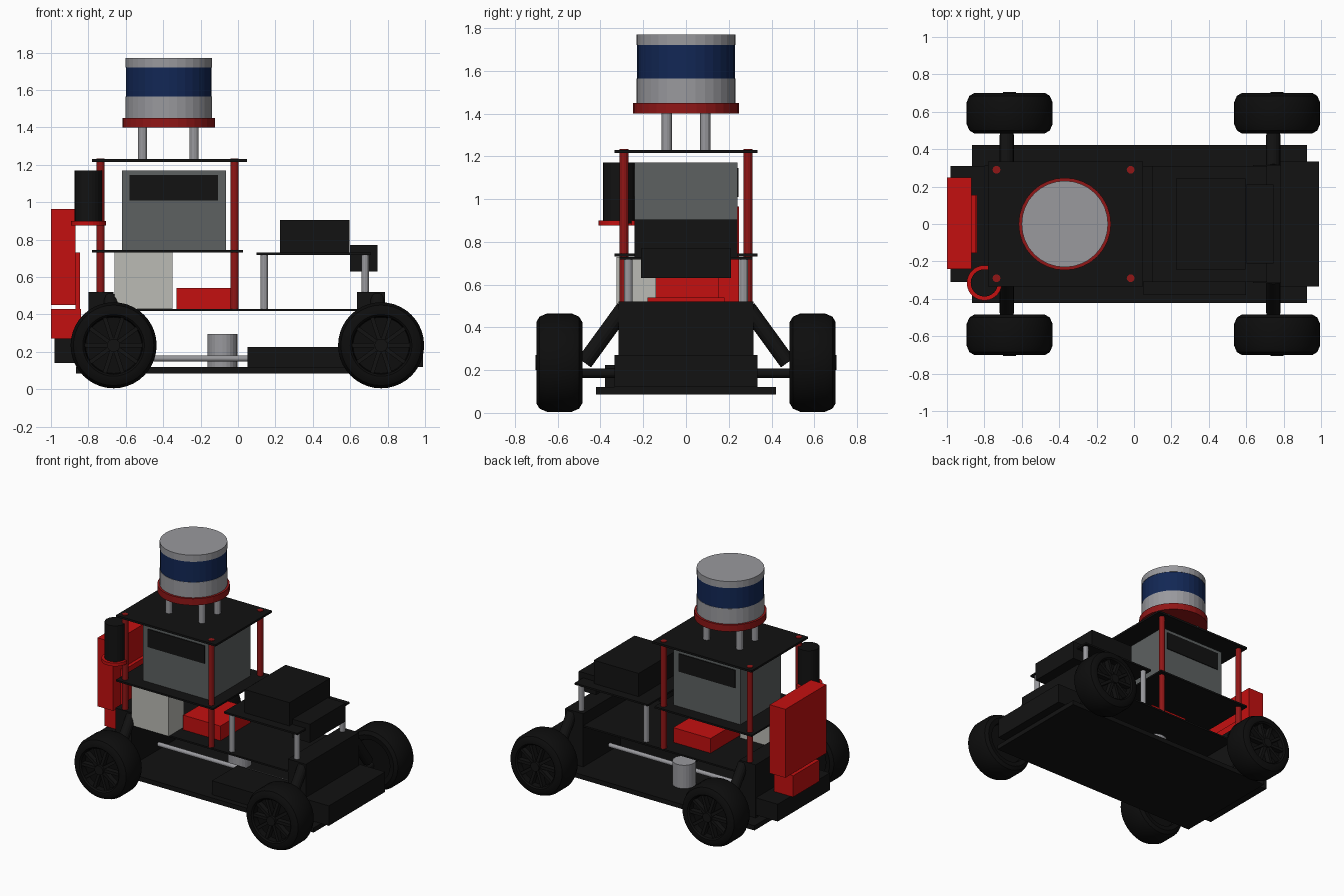
import bpy, bmesh, math
from mathutils import Vector

if "Cube" in bpy.data.objects:
    bpy.data.objects.remove(bpy.data.objects["Cube"])


def mat(name, r, g, b):
    m = bpy.data.materials.new(name)
    m.diffuse_color = (r, g, b, 1)
    m.use_nodes = True
    m.node_tree.nodes["Principled BSDF"].inputs["Base Color"].default_value = m.diffuse_color
    return m


BLACK = mat("black", 0.006, 0.006, 0.006)
TYRE = mat("tyre_black", 0.004, 0.004, 0.004)
RED = mat("bright_red", 0.55, 0.005, 0.005)
DARK_RED = mat("dark_red", 0.28, 0.008, 0.008)
SILVER = mat("silver", 0.32, 0.32, 0.34)
BLUE = mat("navy_blue", 0.006, 0.02, 0.09)
GREY = mat("slate_grey", 0.11, 0.12, 0.12)
WHITE = mat("warm_white", 0.5, 0.5, 0.46)


def finish(name, bm, m, smooth=False):
    bmesh.ops.recalc_face_normals(bm, faces=bm.faces)
    me = bpy.data.meshes.new(name)
    bm.to_mesh(me)
    bm.free()
    me.materials.append(m)
    ob = bpy.data.objects.new(name, me)
    bpy.context.collection.objects.link(ob)
    if smooth:
        bpy.context.view_layer.objects.active = ob
        ob.select_set(True)
        bpy.ops.object.shade_smooth_by_angle(angle=math.radians(35))
        ob.select_set(False)
    return ob


def box(name, x, y, z, m):
    """Box from (min, max) ranges."""
    bm = bmesh.new()
    bmesh.ops.create_cube(bm, size=1)
    for v in bm.verts:
        v.co = [r[0] + (c + 0.5) * (r[1] - r[0]) for c, r in zip(v.co, (x, y, z))]
    return finish(name, bm, m)


def rod(name, a, b, r, m, sides=16, smooth=False):
    """Cylinder between two points."""
    a, b = Vector(a), Vector(b)
    bm = bmesh.new()
    bmesh.ops.create_cone(bm, cap_ends=True, segments=sides, radius1=r, radius2=r,
                          depth=(b - a).length)
    q = (b - a).to_track_quat('Z', 'Y')
    for v in bm.verts:
        v.co = q @ v.co + (a + b) / 2
    return finish(name, bm, m, smooth)


def wheel(name, x, s):
    """Tyre with rounded shoulders, recessed rim and ten spokes; s is the outer y side."""
    prof = [(0, .52), (.15, .52), (.155, .49), (.19, .485), (.215, .50), (.23, .535),
            (.23, .65), (.215, .685), (.19, .70), (.165, .70), (.155, .69), (.15, .65), (0, .65)]
    bm = bmesh.new()
    vs = [bm.verts.new((r, y, 0)) for r, y in prof]
    es = [bm.edges.new(p) for p in zip(vs, vs[1:])]
    bmesh.ops.spin(bm, geom=vs + es, cent=(0, 0, 0), axis=(0, 1, 0),
                   angle=math.tau, steps=40)
    bmesh.ops.remove_doubles(bm, verts=bm.verts, dist=1e-4)
    for v in bm.verts:
        v.co = (v.co.x + x, v.co.y * s, v.co.z + .235)
    finish(name + "_tyre", bm, TYRE, True)
    bm = bmesh.new()
    for i in range(10):
        t = math.tau * i / 10
        vv = bmesh.ops.create_cube(bm, size=1)['verts']
        for v in vv:
            u, w = .09 + v.co.x * .135, v.co.z * .022
            v.co = (x + u * math.cos(t) - w * math.sin(t), s * (.668 + v.co.y * .04),
                    .235 + u * math.sin(t) + w * math.cos(t))
    finish(name + "_spokes", bm, BLACK)
    rod(name + "_hub", (x, s * .64, .235), (x, s * .705, .235), .035, BLACK, 20)


# Chassis plate, bumpers and drive parts
box("chassis_plate", (-.865, .925), (-.422, .422), (.085, .12), BLACK)
box("front_bumper", (.78, .99), (-.335, .335), (.12, .27), BLACK)
box("rear_bumper", (-.98, -.80), (-.31, .31), (.14, .27), BLACK)
box("battery", (.05, .60), (-.38, -.08), (.12, .225), BLACK)
rod("drive_shaft", (-.66, 0, .165), (.64, 0, .165), .016, SILVER)
rod("motor", (-.083, .14, .12), (-.083, .14, .295), .08, SILVER, 24)
box("front_tower", (.635, .785), (-.315, .315), (.12, .52), BLACK)
box("rear_tower", (-.80, -.665), (-.315, .315), (.12, .52), BLACK)
box("lower_deck", (-.80, .78), (-.31, .31), (.418, .43), BLACK)

# Wheels, axles and shock absorbers
for end, wx, sx in (("rear", -.665, -.68), ("front", .765, .745)):
    for side, s in (("right", -1), ("left", 1)):
        tag = f"{end}_{side}"
        wheel(tag + "_wheel", wx, s)
        rod(tag + "_axle", (sx, s * .28, .185), (sx, s * .55, .185), .022, BLACK)
        rod(tag + "_shock", (sx, s * .29, .49), (sx, s * .475, .235), .038, BLACK)

# Parts on the lower deck
box("white_module", (-.66, -.35), (-.325, -.14), (.43, .73), WHITE)
box("red_module", (-.33, -.02), (-.18, .18), (.43, .54), RED)

# Front camera deck on silver posts
box("camera_deck", (.10, .71), (-.31, .31), (.717, .73), BLACK)
for s in (-1, 1):
    rod("camera_post", (.14, s * .27, .43), (.14, s * .27, .72), .02, SILVER, 12)
    rod("camera_post", (.68, s * .27, .52), (.68, s * .27, .72), .02, SILVER, 12)
box("camera_housing", (.225, .597), (-.242, .242), (.73, .905), BLACK)
box("camera_head", (.60, .745), (-.21, .21), (.63, .77), BLACK)

# Rear tower: two decks on red posts around the computer
box("middle_deck", (-.78, .028), (-.335, .335), (.732, .745), BLACK)
box("top_deck", (-.78, .048), (-.335, .335), (1.215, 1.23), BLACK)
for px in (-.735, -.018):
    for s in (-1, 1):
        rod("red_post", (px, s * .29, .43), (px, s * .29, 1.234), .021, DARK_RED, 12)
box("computer", (-.62, -.065), (-.24, .24), (.745, 1.17), GREY)
for s in (-1, 1):
    box("computer_screen", (-.58, -.108), sorted((s * .238, s * .246)), (1.01, 1.145), BLACK)

# Red rear packs
box("upper_pack", (-1.0, -.87), (-.24, .248), (.45, .965), RED)
box("lower_pack", (-1.0, -.84), (-.155, .155), (.27, .43), RED)
box("pack_bracket", (-.87, -.845), (-.155, .155), (.43, .73), RED)

# Upright canister in an open ring
rod("canister", (-.80, -.315, .885), (-.80, -.315, 1.17), .073, BLACK, 24)
bm = bmesh.new()
section = [bm.verts.new((-.80 + r * math.cos(1.0), -.315 + r * math.sin(1.0), z))
           for r, z in ((.072, .876), (.094, .876), (.094, .90), (.072, .90))]
face = bm.faces.new(section)
bmesh.ops.spin(bm, geom=[face], cent=(-.80, -.315, 0), axis=(0, 0, 1),
               angle=math.radians(305), steps=28)
finish("canister_ring", bm, RED)

# Round scanner on four posts
for px in (-.51, -.235):
    for py in (-.09, .09):
        rod("scanner_post", (px, py, 1.23), (px, py, 1.40), .024, SILVER, 12)
for name, z0, z1, r, m in (("scanner_base", 1.40, 1.45, .247, DARK_RED),
                           ("scanner_body", 1.45, 1.565, .231, SILVER),
                           ("scanner_window", 1.565, 1.72, .229, BLUE),
                           ("scanner_cap", 1.72, 1.77, .231, SILVER)):
    rod(name, (-.37, 0, z0), (-.37, 0, z1), r, m, 32)
